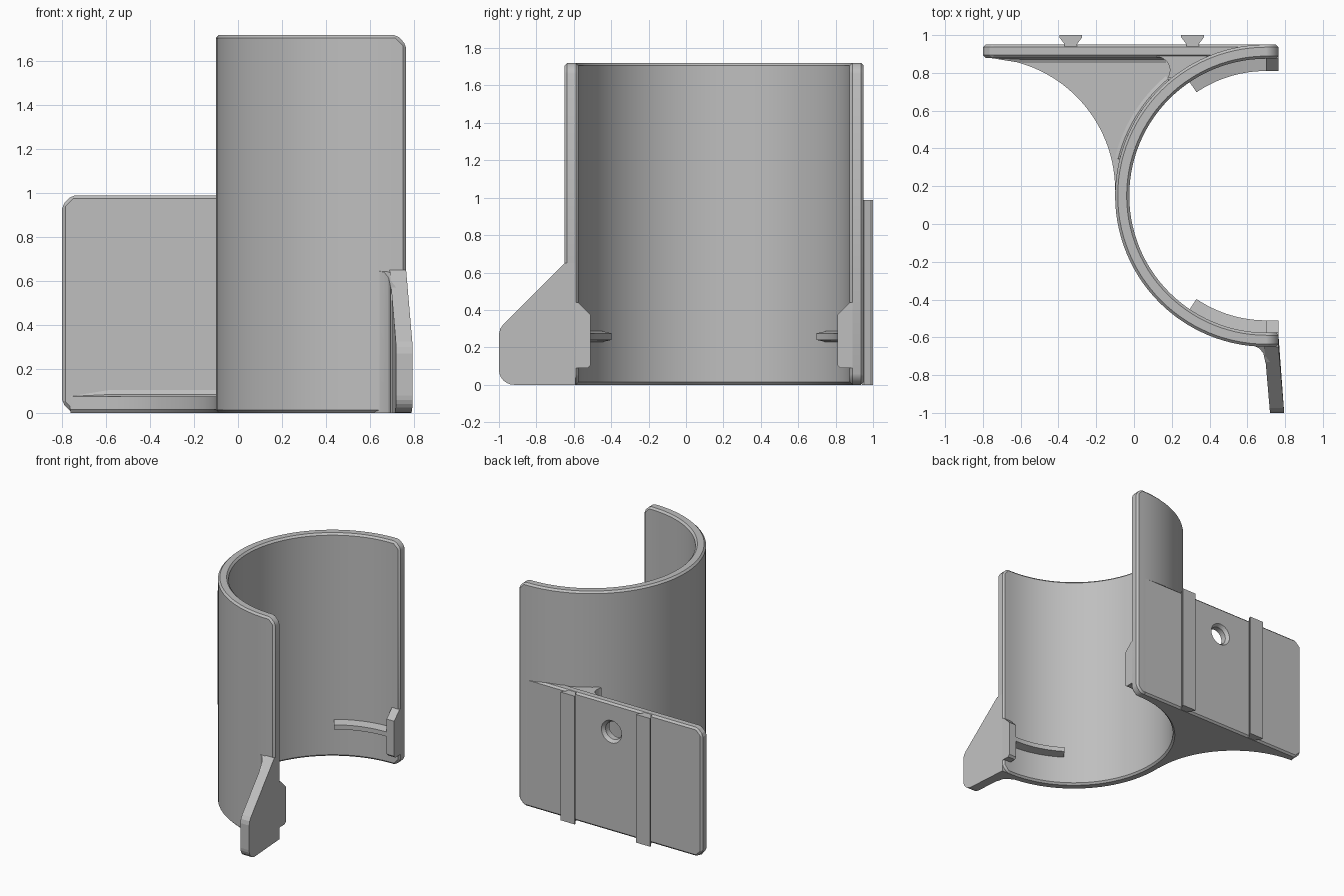
import bpy, bmesh, math

if "Cube" in bpy.data.objects:
    bpy.data.objects.remove(bpy.data.objects["Cube"])

CX, CY = 0.70, 0.15          # axis of the half tube
R_OUT, R_IN = 0.80, 0.725

grey = bpy.data.materials.new("plain_grey")
grey.diffuse_color = (0.52, 0.52, 0.52, 1)
grey.use_nodes = True
grey.node_tree.nodes["Principled BSDF"].inputs["Base Color"].default_value = grey.diffuse_color


def loft(name, loops, bevel=0.0, smooth=True):
    """Bridge equal-length loops in order and cap both ends."""
    bm = bmesh.new()
    rings = [[bm.verts.new(p) for p in lp] for lp in loops]
    n = len(rings[0])
    for a, b in zip(rings, rings[1:]):
        for i in range(n):
            j = (i + 1) % n
            bm.faces.new((a[i], a[j], b[j], b[i]))
    bm.faces.new(rings[0][::-1])
    bm.faces.new(rings[-1])
    bmesh.ops.recalc_face_normals(bm, faces=bm.faces)
    if bevel:
        sharp = [e for e in bm.edges if e.calc_face_angle(0) > math.radians(30)]
        bmesh.ops.bevel(bm, geom=sharp, offset=bevel, segments=1,
                        affect='EDGES', profile=0.5, clamp_overlap=True)
    me = bpy.data.meshes.new(name)
    bm.to_mesh(me)
    bm.free()
    me.materials.append(grey)
    if smooth:
        me.polygons.foreach_set("use_smooth", [True] * len(me.polygons))
        me.set_sharp_from_angle(angle=math.radians(25))
    ob = bpy.data.objects.new(name, me)
    bpy.context.collection.objects.link(ob)
    return ob


def prism_z(name, pts, z0, z1, **kw):
    return loft(name, [[(x, y, z) for x, y in pts] for z in (z0, z1)], **kw)


def polar(r, deg, cx=CX, cy=CY):
    a = math.radians(deg)
    return cx + r * math.cos(a), cy + r * math.sin(a)


def sweep(section, a0, a1, n):
    """Loops of an (r, z) section turned about the tube axis."""
    return [[(*polar(r, a0 + (a1 - a0) * i / n), z) for r, z in section]
            for i in range(n + 1)]


# Half tube with short straight ends and clipped end corners
def wall_section(z0, z1):
    return [(R_IN, z0), (R_OUT, z0), (R_OUT, z1), (R_IN, z1)]


def straight(x, s, z0, z1):
    return [(x, CY + s * r, z) for r, z in wall_section(z0, z1)]


tube = [straight(0.765, 1, 0.045, 1.675), straight(0.722, 1, 0, 1.72)]
tube += sweep(wall_section(0, 1.72), 90, 270, 56)
tube += [straight(0.722, -1, 0, 1.72), straight(0.765, -1, 0.045, 1.675)]
loft("half_tube", tube, bevel=0.014)

# Mounting plate with clipped outer corners
outline = [(-0.8, 0.045), (-0.755, 0), (0.70, 0), (0.70, 0.99),
           (-0.755, 0.99), (-0.8, 0.945)]
plate = loft("mounting_plate", [[(x, y, z) for x, z in outline]
                                for y in (0.88, 0.95)], bevel=0.014, smooth=False)

# Countersunk screw hole in the plate
hole = [(0.84, 0.068), (0.925, 0.068), (0.955, 0.09), (0.97, 0.09)]
cutter = loft("screw_hole_cutter",
              [[(-0.03 + r * math.cos(k * math.pi / 16), y,
                 0.77 + r * math.sin(k * math.pi / 16)) for k in range(32)]
               for y, r in hole], smooth=False)
cutter.hide_render = True
cutter.hide_viewport = True
mod = plate.modifiers.new("screw_hole", 'BOOLEAN')
mod.operation = 'DIFFERENCE'
mod.object = cutter
mod.solver = 'EXACT'

# Dovetail rails on the back of the plate
for label, c in (("left", -0.335), ("right", 0.31)):
    prism_z("dovetail_rail_" + label,
            [(c - 0.033, 0.94), (c - 0.033, 0.952), (c - 0.06, 0.988), (c - 0.06, 1.0),
             (c + 0.06, 1.0), (c + 0.06, 0.988), (c + 0.033, 0.952), (c + 0.033, 0.94)],
            0.0, 0.988, smooth=False)


# Gusset floor with a concave outer edge, chamfered underneath
def floor_loop(r, z):
    pts = [polar(r, 87 - 87 * i / 36, -0.8, 0.18) for i in range(37)]
    pts += [polar(0.765, 178 - 72 * i / 24) for i in range(25)]
    pts += [(0.45, 0.91), (-0.755, 0.91)]
    return [(x, y, z) for x, y in pts]


loft("gusset_floor", [floor_loop(0.712, 0.0), floor_loop(0.70, 0.016),
                      floor_loop(0.70, 0.075)])

# Fillets where the floor meets the plate and the tube
loft("floor_plate_fillet",
     [[(x, 0.89, 0.05), (x, 0.89, 0.075 + h), (x, 0.88, 0.075 + h),
       (x, 0.88 - 0.3 * h, 0.075 + 0.3 * h), (x, 0.88 - h, 0.074), (x, 0.88 - h, 0.05)]
      for x, h in ((-0.76, 0.001), (-0.58, 0.03), (0.17, 0.03))], smooth=False)
loft("floor_tube_fillet",
     sweep([(0.78, 0.05), (0.78, 0.105), (0.80, 0.105), (0.808, 0.085),
            (0.828, 0.074), (0.828, 0.05)], 130, 166, 16))

# Rounded inner corner between plate and tube
corner = [polar(0.07, 90 - 125 * i / 10, 0.12, 0.815) for i in range(11)]
corner += [(0.25, 0.77), (0.40, 0.90), (0.12, 0.90)]
prism_z("plate_tube_corner", corner, 0.02, 0.985)

# Inner stop tabs and curved ribs, mirrored about the tube axis
tab = [(0.76, 0.09), (0.675, 0.09), (0.66, 0.105), (0.66, 0.375),
       (0.725, 0.44), (0.76, 0.44)]
rib = [(0.74, 0.225), (0.66, 0.24), (0.66, 0.275), (0.74, 0.29)]
for label, s in (("back", 1), ("front", -1)):
    loft("stop_tab_" + label, [[(x, CY + s * d, z) for d, z in tab]
                               for x in (0.70, 0.765)], smooth=False)
    loft("inner_rib_" + label, sweep(rib, s * 124, s * 89, 16))

# Slanted finger fin on the front end of the tube
fin = [(-0.59, 0.0), (-0.59, 0.65), (-0.65, 0.65), (-0.975, 0.325),
       (-0.993, 0.30), (-1.0, 0.27)]
fin += [(-0.92 + 0.08 * math.cos(math.radians(a)), 0.08 + 0.08 * math.sin(math.radians(a)))
        for a in range(180, 271, 15)]
loft("finger_fin", [[(x + 0.03 * max(0, -0.65 - y) / 0.35, y, z) for y, z in fin]
                    for x in (0.69, 0.765)], smooth=False)

# Concave root fillet beside the fin, its top following the fin slope
root = [(0.72, -0.62), (0.62, -0.635), (0.665, -0.66), (0.685, -0.685),
        (0.695, -0.73), (0.72, -0.73)]
loft("fin_root_fillet", [[(x, y, 0.0) for x, y in root],
                         [(x, y, min(0.65, 1.3 + y)) for x, y in root]])
